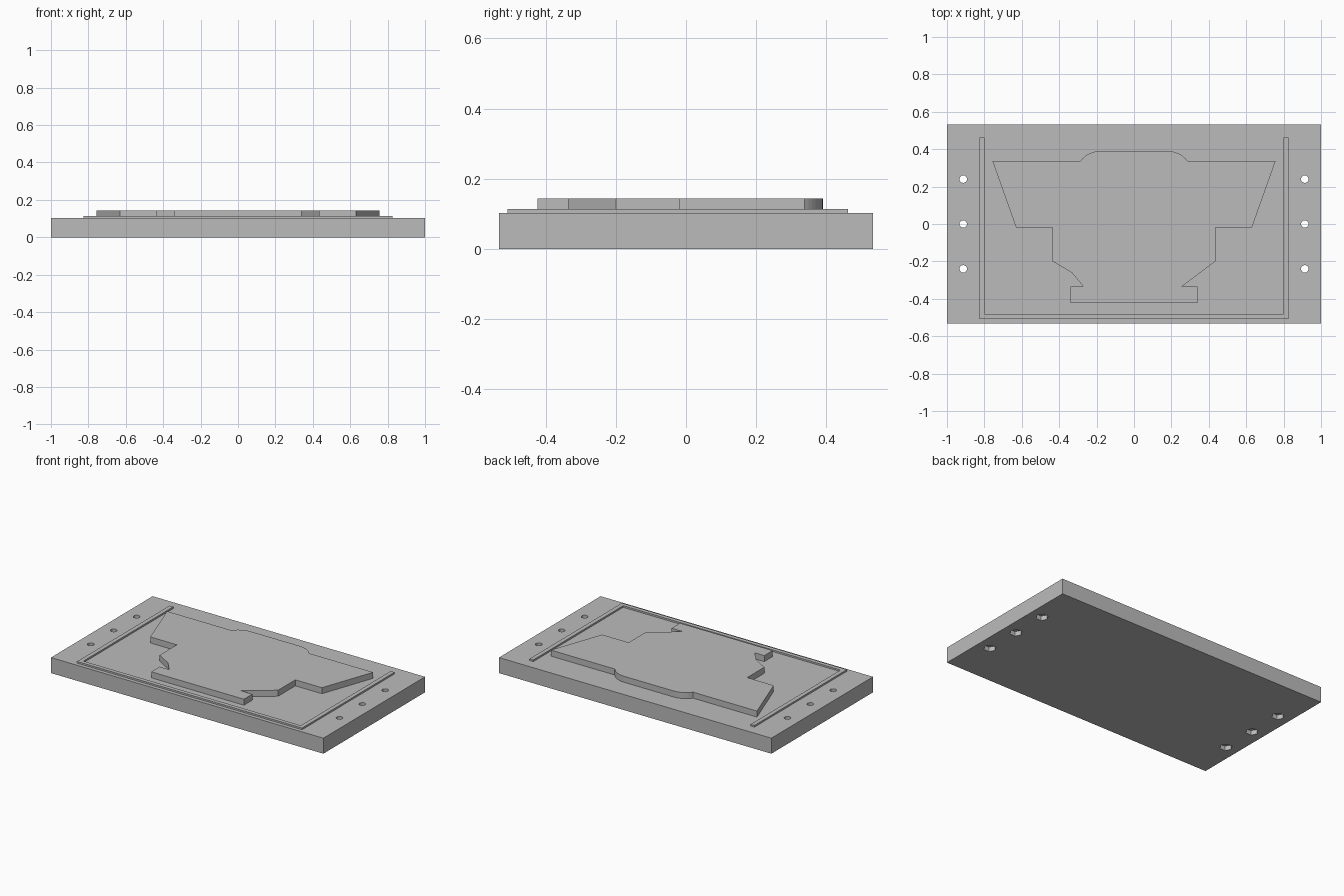
import bpy, bmesh, math

if "Cube" in bpy.data.objects:
    bpy.data.objects.remove(bpy.data.objects["Cube"], do_unlink=True)

PLATE_TOP, RAIL_TOP, EMBLEM_TOP = 0.103, 0.114, 0.143

grey = bpy.data.materials.new("plain grey")
grey.use_nodes = True
colour = (0.5, 0.5, 0.5, 1)
grey.diffuse_color = colour
grey.node_tree.nodes["Principled BSDF"].inputs["Base Color"].default_value = colour


def prisms(name, outlines, z0, z1):
    """One object holding a straight-sided solid for each outline."""
    bm = bmesh.new()
    for outline in outlines:
        base = bm.faces.new([bm.verts.new((x, y, z0)) for x, y in outline])
        top = bmesh.ops.extrude_face_region(bm, geom=[base])["geom"]
        verts = [v for v in top if isinstance(v, bmesh.types.BMVert)]
        bmesh.ops.translate(bm, verts=verts, vec=(0, 0, z1 - z0))
    bmesh.ops.recalc_face_normals(bm, faces=bm.faces)
    mesh = bpy.data.meshes.new(name)
    bm.to_mesh(mesh)
    bm.free()
    mesh.materials.append(grey)
    obj = bpy.data.objects.new(name, mesh)
    bpy.context.collection.objects.link(obj)
    return obj


def ring(cx, cy, radius, sides, turn=0.0):
    angles = [turn + math.tau * i / sides for i in range(sides)]
    return [(cx + radius * math.cos(a), cy + radius * math.sin(a)) for a in angles]


def mirrored(points):
    return [(-x, y) for x, y in reversed(points)]


# Base plate
corner = [(-1, -0.533), (1, -0.533), (1, 0.533), (-1, 0.533)]
plate = prisms("base_plate", [corner], 0, PLATE_TOP)

# Screw holes with hexagonal nut pockets underneath
centres = [(x, y) for x in (-0.913, 0.913) for y in (-0.24, 0, 0.24)]
holes = prisms("screw_hole_cutter", [ring(x, y, 0.02, 24) for x, y in centres], -0.1, 0.2)
pockets = prisms("nut_pocket_cutter", [ring(x, y, 0.038, 6) for x, y in centres], -0.1, 0.03)
bpy.context.view_layer.objects.active = plate
for cutter in (holes, pockets):
    cutter.hide_render = True
    cut = plate.modifiers.new(cutter.name, "BOOLEAN")
    cut.operation, cut.solver, cut.object = "DIFFERENCE", "EXACT", cutter
    bpy.ops.object.modifier_apply(modifier=cut.name)
    bpy.data.objects.remove(cutter, do_unlink=True)

# Thin three-sided rail, open at the back
rail_half = [(0.826, -0.508), (0.826, 0.462), (0.798, 0.462), (0.798, -0.481)]
prisms("border_rail", [rail_half + mirrored(rail_half)], PLATE_TOP - 0.002, RAIL_TOP)

# Raised emblem: winged outline with a rounded crown and a foot bar
arc_radius, arc_x, arc_top = 0.135, 0.18, 0.39
sweep = math.acos(1 - 0.053 / arc_radius)
crown = []
for i in range(9):
    a = sweep * (1 - i / 8)
    crown.append((arc_x + arc_radius * math.sin(a),
                  arc_top - arc_radius * (1 - math.cos(a))))
foot = [(0.34, -0.423), (0.34, -0.335)]
wing = [(0.435, -0.2), (0.435, -0.02), (0.63, -0.02), (0.757, 0.337)]
upper = wing + crown
emblem = (foot + [(0.255, -0.335)] + upper + mirrored(upper)
          + [(-0.333, -0.26), (-0.27, -0.335)] + mirrored(foot))
prisms("raised_emblem", [emblem], PLATE_TOP - 0.002, EMBLEM_TOP)
